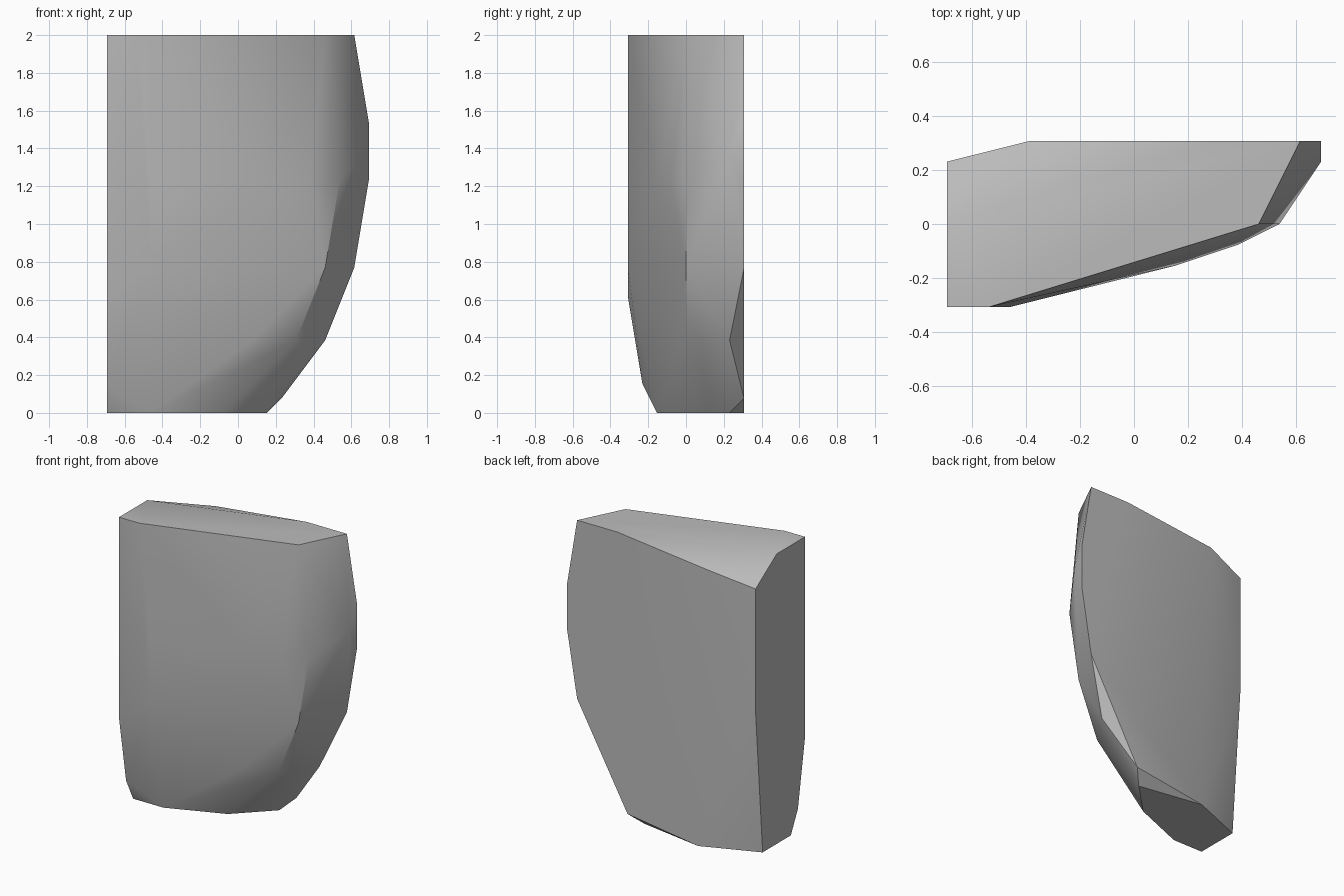
import bpy
import bmesh
import math

# Remove the default cube only
default_cube = bpy.data.objects.get("Cube")
if default_cube is not None:
    bpy.data.objects.remove(default_cube, do_unlink=True)

STEP = 1 / 13  # size of one design unit

# Corner points of the slab as (x, y), grouped by height, in design units
LEVELS = {
    26: [(-9, -4), (-7, -4), (6, 0), (8, 4), (4, 4), (-9, 0)],   # top rim
    25: [(-5, 4)],
    24: [(-9, 3)],                                               # chipped corner
    20: [(9, 4)],
    18: [(9, 3)],
    16: [(9, 4), (7, 0), (5, -1), (2, -2), (-6, -4)],            # widest belt
    13: [(-9, 3)],
    10: [(8, 4), (6, 0), (-6, -4)],
    8: [(-9, -4)],
    5: [(6, 3), (4, 0), (1, -1)],                                # lower curve
    2: [(-9, -3)],
    1: [(3, 4)],
    0: [(-9, -2), (-6, -2), (-1, 0), (2, 3), (-4, 4), (-9, 2)],  # foot
}


def make_material(name, colour):
    """Make a plain matte material of one flat colour."""
    material = bpy.data.materials.new(name)
    material.use_nodes = True
    material.diffuse_color = colour
    shader = material.node_tree.nodes["Principled BSDF"]
    shader.inputs["Base Color"].default_value = colour
    shader.inputs["Roughness"].default_value = 0.8
    return material


def make_hull(name, levels, material):
    """Wrap a tight faceted skin around the corner points."""
    bm = bmesh.new()
    for height, corners in levels.items():
        for x, y in corners:
            bm.verts.new((x * STEP, y * STEP, height * STEP))
    hull = bmesh.ops.convex_hull(bm, input=bm.verts[:])
    unused = set(hull["geom_interior"]) | set(hull["geom_unused"])
    loose = [v for v in unused if isinstance(v, bmesh.types.BMVert)]
    bmesh.ops.delete(bm, geom=loose, context="VERTS")

    # Merge coplanar triangles into clean flat faces
    bmesh.ops.dissolve_limit(bm, angle_limit=math.radians(0.5),
                             verts=bm.verts[:], edges=bm.edges[:])
    bmesh.ops.recalc_face_normals(bm, faces=bm.faces[:])

    mesh = bpy.data.meshes.new(name)
    bm.to_mesh(mesh)
    bm.free()
    mesh.materials.append(material)
    obj = bpy.data.objects.new(name, mesh)
    bpy.context.collection.objects.link(obj)
    return obj


# Curved slab: one piece, soft across the face and sharp at the rims
grey = make_material("plain grey", (0.5, 0.5, 0.5, 1))
slab = make_hull("curved_slab", LEVELS, grey)
bpy.ops.object.select_all(action="DESELECT")
slab.select_set(True)
bpy.context.view_layer.objects.active = slab
bpy.ops.object.shade_smooth_by_angle(angle=math.radians(30))
